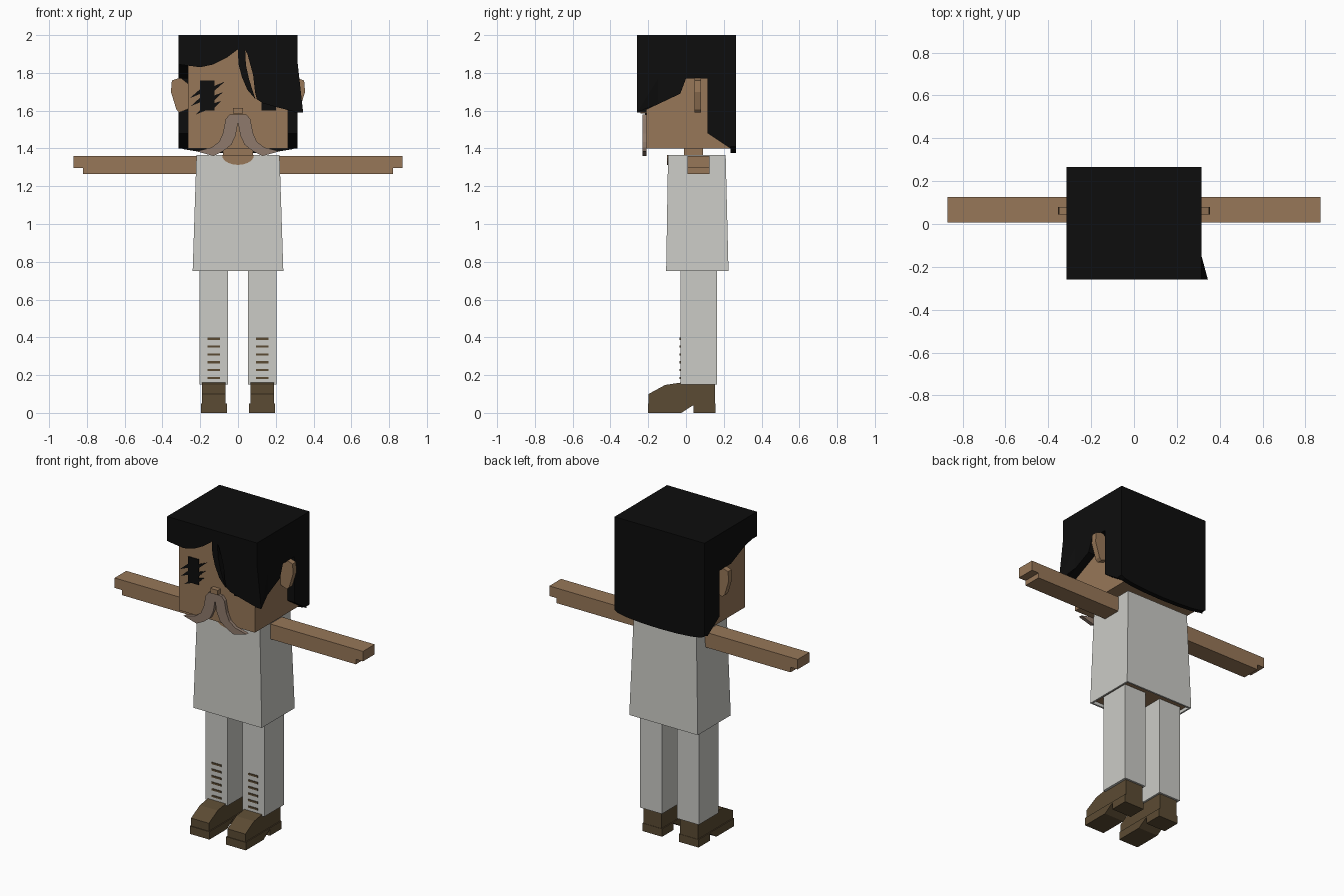
import bpy, bmesh, math

old = bpy.data.objects.get("Cube")
if old:
    bpy.data.objects.remove(old, do_unlink=True)


def material(name, r, g, b):
    m = bpy.data.materials.new(name)
    m.use_nodes = True
    m.diffuse_color = (r, g, b, 1)
    bsdf = m.node_tree.nodes["Principled BSDF"]
    bsdf.inputs["Base Color"].default_value = (r, g, b, 1)
    bsdf.inputs["Roughness"].default_value = 0.9
    return m


SKIN = material("skin_tan", 0.31, 0.185, 0.098)
CLOTH = material("cloth_white", 0.60, 0.60, 0.565)
HAIR = material("hair_black", 0.004, 0.004, 0.004)
LEATHER = material("leather_brown", 0.105, 0.07, 0.033)
WHISKER = material("moustache_grey_brown", 0.275, 0.195, 0.15)


def finish(name, bm, *mats):
    bmesh.ops.recalc_face_normals(bm, faces=bm.faces)
    me = bpy.data.meshes.new(name)
    bm.to_mesh(me)
    bm.free()
    for m in mats:
        me.materials.append(m)
    ob = bpy.data.objects.new(name, me)
    bpy.context.collection.objects.link(ob)
    return ob


def prism(name, pts, axis, lo, hi, mat, side=1):
    """Extrude an outline along x (pts are y,z) or along y (pts are x,z)."""
    bm = bmesh.new()
    if axis == "x":
        rings = [[bm.verts.new((d * side, a, b)) for a, b in pts] for d in (lo, hi)]
    else:
        rings = [[bm.verts.new((a * side, d, b)) for a, b in pts] for d in (lo, hi)]
    n = len(pts)
    for r in rings:
        bm.faces.new(r)
    for i in range(n):
        j = (i + 1) % n
        bm.faces.new((rings[0][i], rings[0][j], rings[1][j], rings[1][i]))
    return finish(name, bm, mat)


def box(name, x, y, z, mat, side=1):
    return prism(name, [(x[0], z[0]), (x[1], z[0]), (x[1], z[1]), (x[0], z[1])],
                 "y", y[0], y[1], mat, side)


# Head and neck
box("head", (-0.265, 0.265), (-0.21, 0.235), (1.40, 1.95), SKIN)
box("neck", (-0.08, 0.08), (-0.01, 0.09), (1.34, 1.41), SKIN)
box("nose", (-0.026, 0.026), (-0.24, -0.21), (1.585, 1.615), SKIN)

# Hair: cap, back, fringe and two side panels
box("hair_cap", (-0.315, 0.315), (-0.26, 0.265), (1.95, 2.0), HAIR)
hem = [(0.315 * math.cos(math.pi * i / 8), 1.41 - 0.035 * math.sin(math.pi * i / 8))
       for i in range(9)]
prism("hair_back", [(0.315, 1.95)] + hem + [(-0.315, 1.95)], "y", 0.235, 0.265, HAIR)
prism("hair_fringe", [
    (-0.315, 1.95), (-0.315, 1.845), (-0.2, 1.83), (-0.13, 1.845), (-0.06, 1.88),
    (0, 1.925), (0.002, 1.85), (0.02, 1.78), (0.05, 1.71), (0.093, 1.66),
    (0.06, 1.76), (0.042, 1.84), (0.038, 1.92), (0.05, 1.9), (0.08, 1.79),
    (0.09, 1.7), (0.1, 1.66), (0.13, 1.64), (0.2, 1.62), (0.315, 1.59),
    (0.315, 1.95)], "y", -0.26, -0.21, HAIR)
rear = [(0, 1.77), (0.115, 1.77), (0.115, 1.48), (0.235, 1.40), (0.235, 1.95), (-0.21, 1.95)]
prism("hair_side_left", [(-0.21, 1.605), (-0.03, 1.69)] + rear, "x", 0.265, 0.315, HAIR)
prism("hair_side_right", [(-0.21, 1.845), (-0.14, 1.83)] + rear, "x", 0.265, 0.315, HAIR, -1)

# Flared lock at the left temple
bm = bmesh.new()
for co in [(0.31, -0.13, 1.645), (0.31, -0.13, 1.8), (0.315, -0.26, 1.86),
           (0.345, -0.26, 1.59), (0.3, -0.26, 1.59)]:
    bm.verts.new(co)
bmesh.ops.convex_hull(bm, input=bm.verts)
finish("hair_flare", bm, HAIR)

# Eyes and slanted lashes
for side, label in ((1, "left"), (-1, "right")):
    box("eye_" + label, (0.125, 0.2), (-0.217, -0.21), (1.6, 1.76), HAIR, side)
lashes = [(-0.13, 1.715, 0.06), (-0.13, 1.665, 0.05), (-0.13, 1.625, 0.04),
          (-0.195, 1.705, -0.06), (-0.195, 1.66, -0.055), (-0.17, 1.615, -0.055)]
for i, (x, z, w) in enumerate(lashes):
    prism(f"lash_{i + 1}", [(x, z - 0.014), (x + w, z + w * 0.65), (x, z + 0.014)],
          "y", -0.216, -0.21, HAIR)

# Moustache, mirrored about the middle
for side, label in ((1, "left"), (-1, "right")):
    prism("moustache_" + label, [
        (0, 1.58), (0.045, 1.58), (0.065, 1.555), (0.08, 1.48), (0.1, 1.435),
        (0.14, 1.405), (0.22, 1.385), (0.13, 1.36), (0.08, 1.385), (0.035, 1.42),
        (0.012, 1.47), (0, 1.54)], "y", -0.23, -0.208, WHISKER, side)

# Tapered shirt, open below with the body showing inside
bm = bmesh.new()
rings = []
for z, w, front, back in ((0.75, 0.24, -0.105, 0.225), (1.365, 0.22, -0.095, 0.21)):
    rings.append([bm.verts.new(c) for c in
                  ((-w, front, z), (w, front, z), (w, back, z), (-w, back, z))])
bottom = bm.faces.new(rings[0])
bm.faces.new(rings[1])
for i in range(4):
    j = (i + 1) % 4
    bm.faces.new((rings[0][i], rings[0][j], rings[1][j], rings[1][i]))
bmesh.ops.recalc_face_normals(bm, faces=bm.faces)
bmesh.ops.inset_region(bm, faces=[bottom], thickness=0.015)
inner = bmesh.ops.extrude_discrete_faces(bm, faces=[bottom])["faces"]
bmesh.ops.translate(bm, verts=inner[0].verts, vec=(0, 0, 0.02))
inner[0].material_index = 1
finish("shirt", bm, CLOTH, SKIN)

# Round neckline
arc = [(0.085 * math.cos(math.pi * i / 10), 1.365 - 0.052 * math.sin(math.pi * i / 10))
       for i in range(11)]
prism("neckline", arc, "y", -0.101, -0.093, SKIN)

for side, label in ((1, "left"), (-1, "right")):
    # Ear and stepped arm
    prism("ear_" + label, [
        (0.26, 1.61), (0.31, 1.59), (0.326, 1.605), (0.355, 1.7), (0.35, 1.76),
        (0.305, 1.775), (0.26, 1.74)], "y", 0.045, 0.08, SKIN, side)
    prism("arm_" + label, [
        (0.2, 1.265), (0.82, 1.265), (0.82, 1.297), (0.87, 1.297), (0.87, 1.36),
        (0.2, 1.36)], "y", 0.008, 0.125, SKIN, side)

    # Trouser leg with front lacing
    box("trouser_leg_" + label, (0.053, 0.205), (-0.03, 0.165), (0.15, 0.78), CLOTH, side)
    for i in range(6):
        z = 0.185 + 0.0415 * i
        box(f"lace_{label}_{i + 1}", (0.095, 0.162), (-0.034, -0.028),
            (z - 0.006, z + 0.006), LEATHER, side)

    # Heeled shoe: upper and a slightly wider sole
    prism("shoe_upper_" + label, [
        (-0.198, 0.04), (0.153, 0.04), (0.153, 0.155), (-0.03, 0.16), (-0.11, 0.148),
        (-0.198, 0.1)], "x", 0.065, 0.19, LEATHER, side)
    prism("shoe_sole_" + label, [
        (-0.202, 0), (-0.025, 0), (0.04, 0.042), (0.04, 0), (0.155, 0),
        (0.155, 0.05), (-0.202, 0.05)], "x", 0.059, 0.196, LEATHER, side)
